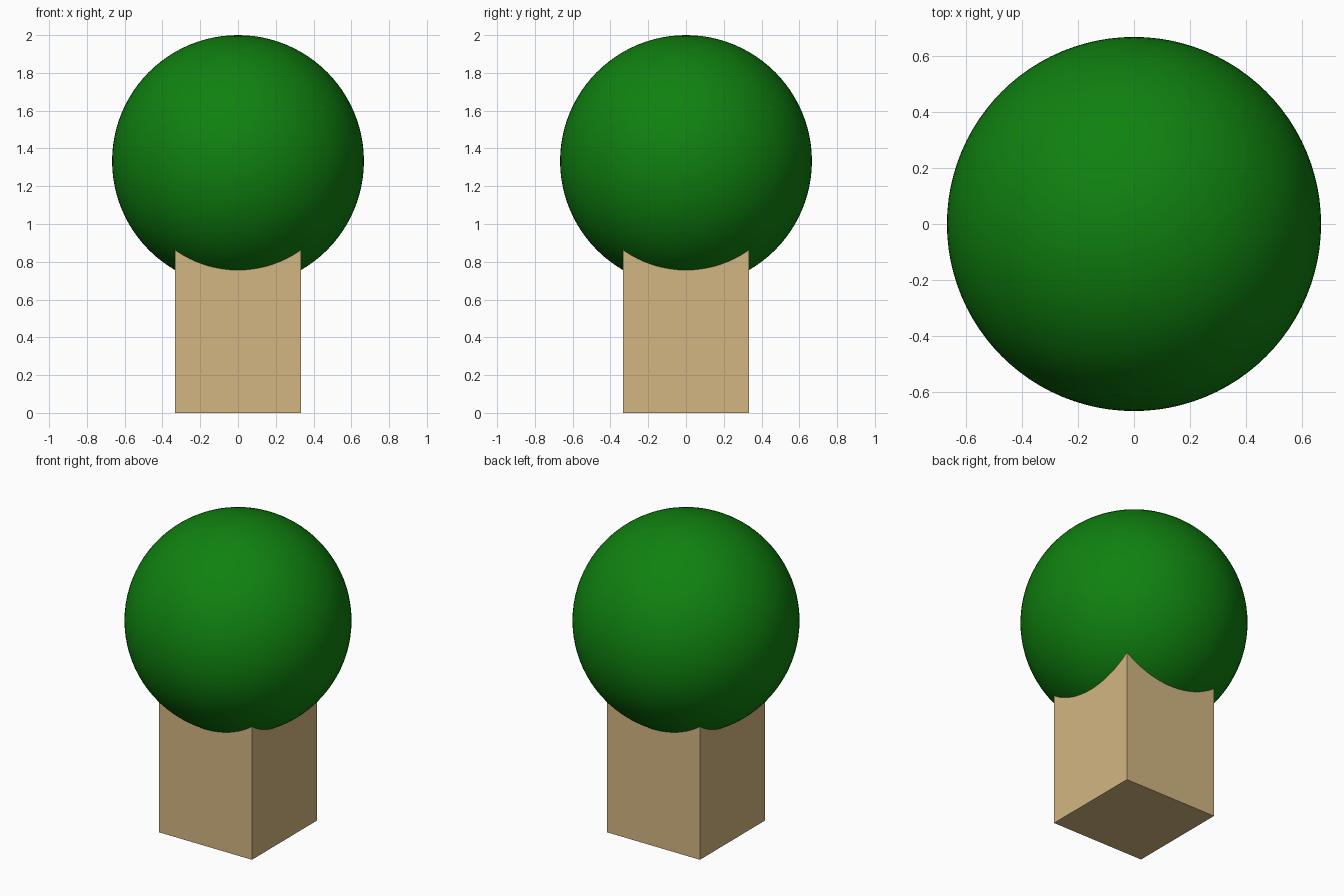
import bpy

if "Cube" in bpy.data.objects:
    bpy.data.objects.remove(bpy.data.objects["Cube"])

R = 2 / 3          # crown radius; trunk width equals it
CENTRE_Z = 4 / 3   # crown centre, also the hidden top of the trunk


def paint(obj, name, color):
    mat = bpy.data.materials.new(name)
    mat.diffuse_color = (*color, 1)
    mat.use_nodes = True
    mat.node_tree.nodes["Principled BSDF"].inputs["Base Color"].default_value = mat.diffuse_color
    obj.data.materials.append(mat)


# Square trunk, running up into the crown
bpy.ops.mesh.primitive_cube_add(size=1, location=(0, 0, CENTRE_Z / 2))
trunk = bpy.context.object
trunk.name = "trunk"
trunk.scale = (R, R, CENTRE_Z)
bpy.ops.object.transform_apply(location=False, rotation=False, scale=True)
paint(trunk, "tan", (0.65, 0.47, 0.22))

# Round smooth crown
bpy.ops.mesh.primitive_uv_sphere_add(segments=96, ring_count=48, radius=R,
                                     location=(0, 0, CENTRE_Z))
crown = bpy.context.object
crown.name = "crown"
bpy.ops.object.shade_smooth()
paint(crown, "green", (0.005, 0.22, 0.005))
